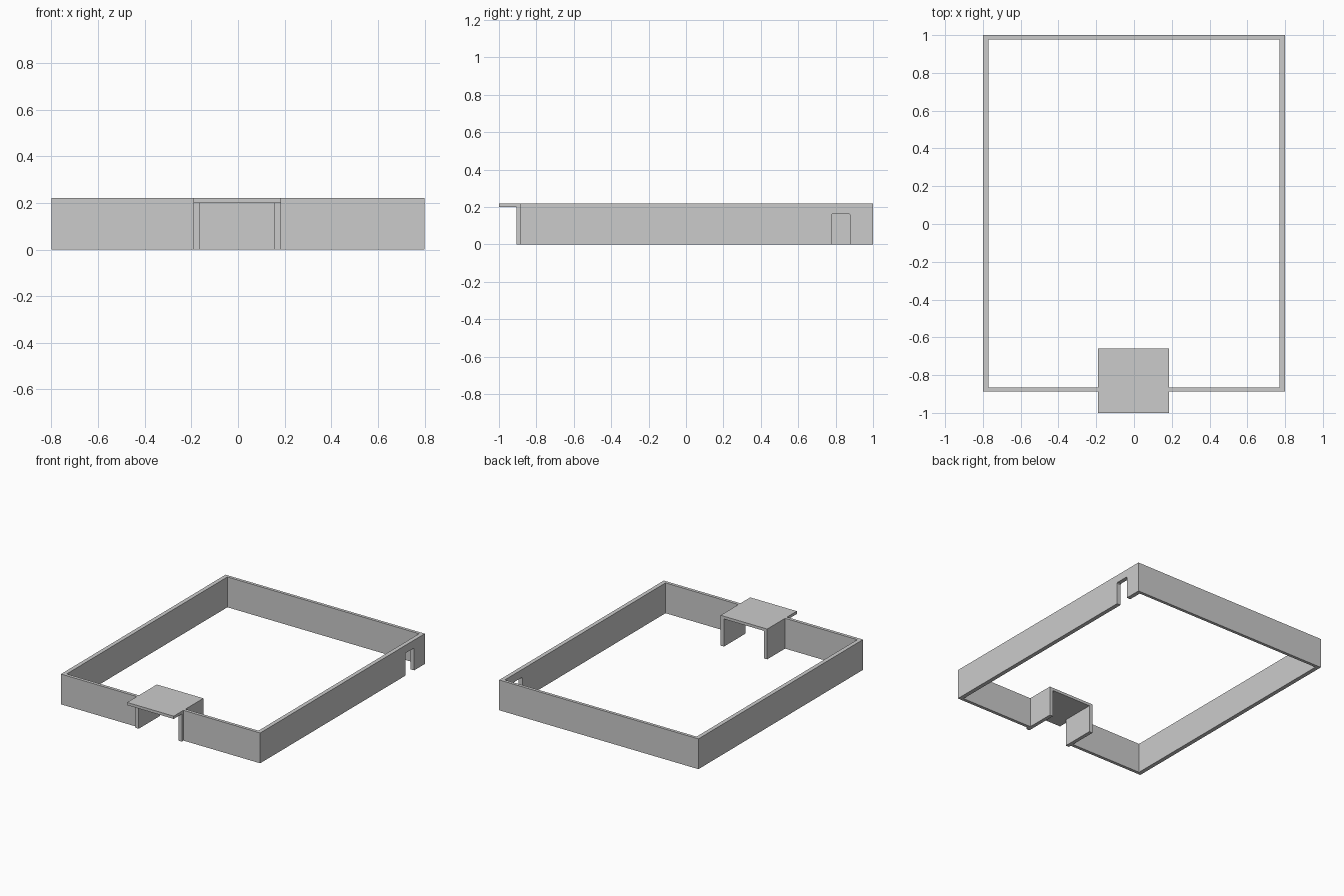
import bpy, bmesh

if "Cube" in bpy.data.objects:
    bpy.data.objects.remove(bpy.data.objects["Cube"])


def prism(name, profile, x0, x1):
    """Extrude a (y, z) outline along x."""
    bm = bmesh.new()
    face = bm.faces.new([bm.verts.new((x0, y, z)) for y, z in profile])
    ext = bmesh.ops.extrude_face_region(bm, geom=[face])
    verts = [g for g in ext["geom"] if isinstance(g, bmesh.types.BMVert)]
    bmesh.ops.translate(bm, verts=verts, vec=(x1 - x0, 0, 0))
    bmesh.ops.recalc_face_normals(bm, faces=bm.faces)
    mesh = bpy.data.meshes.new(name)
    bm.to_mesh(mesh)
    bm.free()
    obj = bpy.data.objects.new(name, mesh)
    bpy.context.collection.objects.link(obj)
    return obj


def box(name, x0, x1, y0, y1, z0, z1):
    return prism(name, [(y0, z0), (y1, z0), (y1, z1), (y0, z1)], x0, x1)


H = 0.22                      # wall height
FRONT, BACK = -0.888, 1.0     # outer faces of the yard wall
X, T = 0.80, 0.03             # half width, side wall thickness
PL, PR = -0.19, 0.184         # porch sides

# Yard walls
box("left_wall", -X, -X + T, FRONT, BACK, 0, H)
box("back_wall", -X + T, X - T, BACK - 0.022, BACK, 0, H)
box("front_wall_left", -X + T, PL, FRONT, FRONT + 0.023, 0, H)
box("front_wall_right", PR, X - T, FRONT, FRONT + 0.023, 0, H)

# Right wall with a small doorway whose upper corners are eased
d0, d1, dz, c = 0.777, 0.878, 0.163, 0.006
prism("right_wall",
      [(FRONT, 0), (d0, 0), (d0, dz - c), (d0 + c, dz), (d1 - c, dz),
       (d1, dz - c), (d1, 0), (BACK, 0), (BACK, H), (FRONT, H)],
      X - T, X)

# Gate porch: two side walls and an overhanging flat roof
box("porch_wall_left", PL, PL + 0.027, -0.907, -0.66, 0, 0.20)
box("porch_wall_right", PR - 0.027, PR, -0.907, -0.66, 0, 0.20)
box("porch_roof", PL, PR, -1.0, -0.66, 0.20, H)
